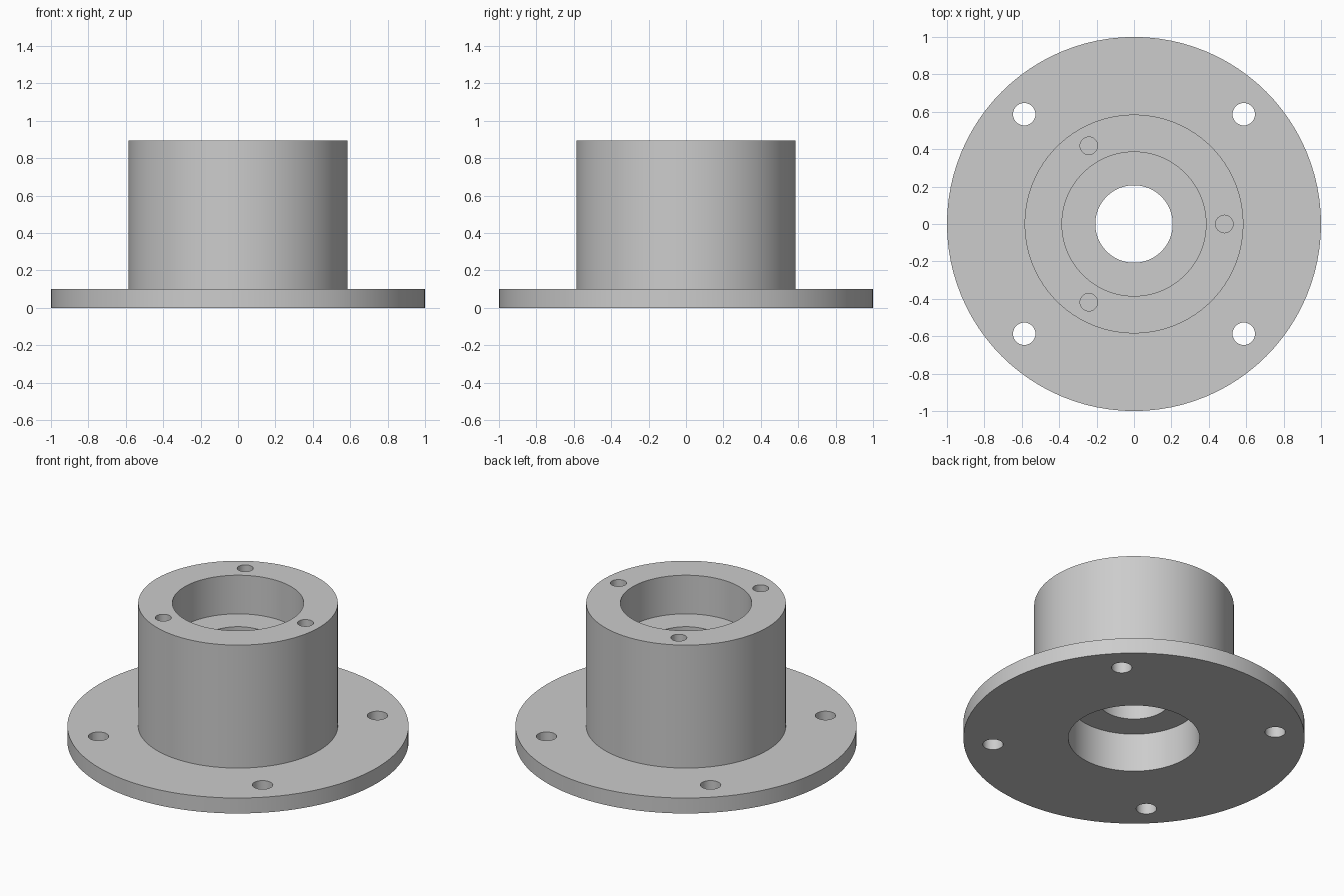
import bpy
import bmesh
from math import cos, sin, pi, radians

if "Cube" in bpy.data.objects:
    bpy.data.objects.remove(bpy.data.objects["Cube"], do_unlink=True)

SEGMENTS = 96
FLANGE_R, FLANGE_H = 1.0, 0.1
COLLAR_R, TOP = 0.585, 0.895
RECESS_R, BORE_R = 0.385, 0.207
RECESS_DEPTH = 0.25

grey = bpy.data.materials.new("plain grey")
grey.use_nodes = True
colour = (0.604, 0.604, 0.604, 1)
grey.diffuse_color = colour
grey.node_tree.nodes["Principled BSDF"].inputs["Base Color"].default_value = colour


def lathe(name, profile):
    """Revolve a closed (radius, height) outline around z."""
    bm = bmesh.new()
    rings = []
    for i in range(SEGMENTS):
        a = 2 * pi * i / SEGMENTS
        rings.append([bm.verts.new((r * cos(a), r * sin(a), z)) for r, z in profile])
    count = len(profile)
    for i, ring in enumerate(rings):
        following = rings[(i + 1) % SEGMENTS]
        for j in range(count):
            k = (j + 1) % count
            bm.faces.new((ring[j], following[j], following[k], ring[k]))
    bmesh.ops.recalc_face_normals(bm, faces=bm.faces)
    mesh = bpy.data.meshes.new(name)
    bm.to_mesh(mesh)
    bm.free()
    mesh.materials.append(grey)
    obj = bpy.data.objects.new(name, mesh)
    bpy.context.collection.objects.link(obj)
    return obj


def drill(body, radius, spread, angles, low, high):
    """Cut a circle of round holes between two heights."""
    for a in angles:
        bpy.ops.mesh.primitive_cylinder_add(
            vertices=32, radius=radius, depth=high - low,
            location=(spread * cos(a), spread * sin(a), (low + high) / 2))
        cutter = bpy.context.object
        cutter.name = "hole_cutter"
        cutter.hide_render = True
        cutter.data.materials.append(grey)
        bpy.context.view_layer.objects.active = body
        mod = body.modifiers.new("hole", "BOOLEAN")
        mod.operation = "DIFFERENCE"
        mod.solver = "EXACT"
        mod.object = cutter
        bpy.ops.object.modifier_apply(modifier=mod.name)
        bpy.data.objects.remove(cutter, do_unlink=True)


# Flange and collar in one piece, with a recess at each end of the bore
hub = lathe("flanged_hub", [
    (RECESS_R, 0), (FLANGE_R, 0), (FLANGE_R, FLANGE_H),
    (COLLAR_R, FLANGE_H), (COLLAR_R, TOP), (RECESS_R, TOP),
    (RECESS_R, TOP - RECESS_DEPTH), (BORE_R, TOP - RECESS_DEPTH),
    (BORE_R, RECESS_DEPTH), (RECESS_R, RECESS_DEPTH)])

# Four through holes in the flange
drill(hub, 0.06, 0.83, [radians(45 + 90 * i) for i in range(4)], -0.1, 0.2)
# Three blind holes in the collar rim
drill(hub, 0.047, 0.483, [radians(120 * i) for i in range(3)], TOP - 0.25, TOP + 0.1)

bpy.ops.object.select_all(action="DESELECT")
hub.select_set(True)
bpy.context.view_layer.objects.active = hub
bpy.ops.object.shade_smooth_by_angle(angle=radians(30))
